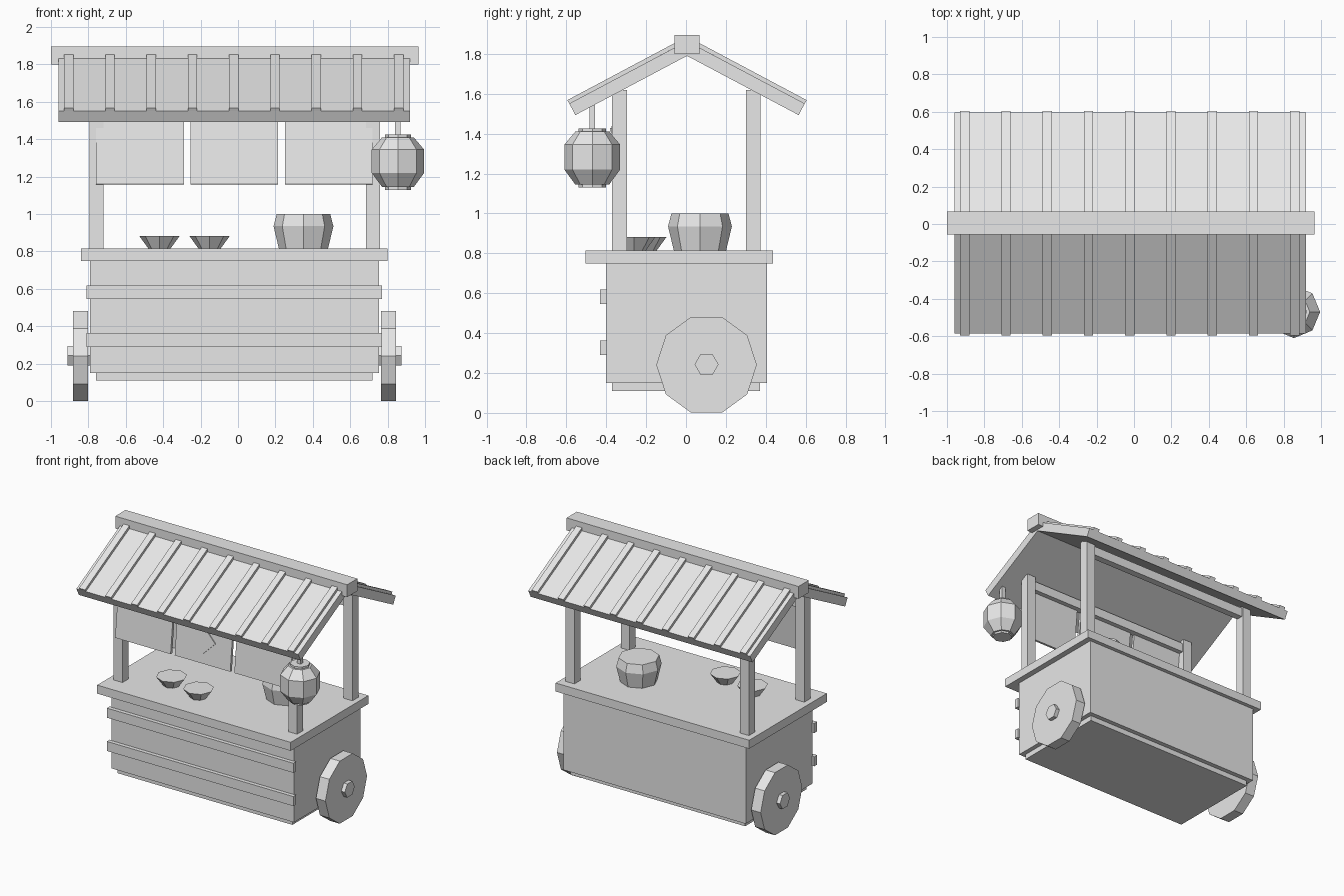
import bpy, bmesh
from math import cos, sin, pi, radians
from mathutils import Matrix

old = bpy.data.objects.get("Cube")
if old:
    bpy.data.objects.remove(old, do_unlink=True)

GREY = (0.8, 0.8, 0.8, 1.0)
mat = bpy.data.materials.new("plain_light_grey")
mat.use_nodes = True
mat.diffuse_color = GREY
mat.node_tree.nodes["Principled BSDF"].inputs["Base Color"].default_value = GREY

MID = -0.018      # centre line of the cart body
RIDGE_Y = 0.005   # centre line of the roof


def finish(name, bm):
    bmesh.ops.recalc_face_normals(bm, faces=bm.faces)
    mesh = bpy.data.meshes.new(name)
    bm.to_mesh(mesh)
    bm.free()
    mesh.materials.append(mat)
    obj = bpy.data.objects.new(name, mesh)
    bpy.context.collection.objects.link(obj)
    return obj


def box(name, x, y, z):
    """Box from (min, max) pairs."""
    bm = bmesh.new()
    bmesh.ops.create_cube(bm, size=1)
    for v in bm.verts:
        v.co = [lo + (hi - lo) * (c + 0.5) for c, (lo, hi) in zip(v.co, (x, y, z))]
    return finish(name, bm)


def prism(name, profile, x0, x1):
    """Extrude a (y, z) outline along x."""
    bm = bmesh.new()
    face = bm.faces.new([bm.verts.new((x0, y, z)) for y, z in profile])
    out = bmesh.ops.extrude_face_region(bm, geom=[face])
    verts = [g for g in out["geom"] if isinstance(g, bmesh.types.BMVert)]
    bmesh.ops.translate(bm, verts=verts, vec=(x1 - x0, 0, 0))
    return finish(name, bm)


def turned(name, profile, centre, sides=8):
    """Faceted solid of (radius, z) rings around a vertical axis."""
    bm = bmesh.new()
    rings = [[bm.verts.new((centre[0] + r * cos(2 * pi * i / sides),
                            centre[1] + r * sin(2 * pi * i / sides), z))
              for i in range(sides)] for r, z in profile]
    for a, b in zip(rings, rings[1:]):
        for i in range(sides):
            j = (i + 1) % sides
            bm.faces.new((a[i], a[j], b[j], b[i]))
    bm.faces.new(rings[0])
    bm.faces.new(rings[-1])
    return finish(name, bm)


def disc(name, x0, x1, y, z, radius, sides):
    ring = [(y + radius * cos(2 * pi * i / sides), z + radius * sin(2 * pi * i / sides))
            for i in range(sides)]
    return prism(name, ring, x0, x1)


# Cart body, base and counter
box("base", (-0.76, 0.72), (-0.37, 0.37), (0.11, 0.15))
box("body", (-0.79, 0.755), (-0.40, 0.405), (0.15, 0.755))
box("counter", (-0.84, 0.80), (-0.505, 0.435), (0.75, 0.815))
for name, z in (("lower", 0.29), ("upper", 0.545)):
    box(name + "_front_board", (-0.81, 0.77), (-0.43, -0.395), (z, z + 0.073))

# Wheels and hubs
for side, s in (("left", 1), ("right", -1)):
    disc(side + "_wheel", MID + s * 0.783, MID + s * 0.863, 0.103, 0.241, 0.252, 10)
    disc(side + "_hub", MID + s * 0.77, MID + s * 0.893, 0.103, 0.243, 0.06, 6)

# Posts and top rails
for end, y in (("front", -0.37), ("rear", 0.30)):
    for side, x in (("left", 0.685), ("right", -0.795)):
        box(f"{end}_{side}_post", (x, x + 0.075), (y, y + 0.073), (0.81, 1.62))
    box(end + "_rail", (-0.76, 0.72), (y + 0.01, y + 0.063), (1.52, 1.59))

# Roof slopes, battens and ridge beam
slab = [(0, 1.864), (0.59, 1.551), (0.56, 1.493), (0, 1.79)]
batten = [(-0.013, 1.894), (0.6, 1.568), (0.59, 1.55), (-0.02, 1.875)]
for side, s in (("front", -1), ("rear", 1)):
    prism(side + "_roof", [(RIDGE_Y + s * y, z) for y, z in slab], -0.96, 0.92)
    for i in range(9):
        x = -0.905 + i * 0.2206
        prism(f"{side}_batten_{i + 1}", [(RIDGE_Y + s * y, z) for y, z in batten],
              x - 0.025, x + 0.025)
box("ridge_beam", (-1.0, 0.965), (-0.057, 0.067), (1.80, 1.895))


# Cloth banners, swung slightly outward at the bottom
def tilt(obj):
    obj.data.transform(Matrix.Translation((0, -0.37, 1.46))
                       @ Matrix.Rotation(radians(-6), 4, "X"))


for i, x in enumerate((-0.76, -0.255, 0.25)):
    tilt(box(f"banner_{i + 1}", (x, x + 0.47), (0, 0.02), (-0.302, 0.08)))

# Diamond plate on the middle banner
bm = bmesh.new()
bmesh.ops.create_cube(bm, size=1)
bmesh.ops.scale(bm, verts=bm.verts, vec=(0.139, 0.008, 0.139))
bmesh.ops.rotate(bm, verts=bm.verts, matrix=Matrix.Rotation(pi / 4, 3, "Y"))
bmesh.ops.translate(bm, verts=bm.verts, vec=(MID, -0.003, -0.13))
tilt(finish("banner_diamond", bm))

# Hanging lantern
spot = (0.855, -0.47)
turned("lantern", [(0.085, 1.145), (0.14, 1.22), (0.14, 1.345), (0.085, 1.41)], spot)
turned("lantern_bottom_cap", [(0.07, 1.13), (0.07, 1.15)], spot)
turned("lantern_top_cap", [(0.07, 1.405), (0.07, 1.425)], spot)
box("lantern_hanger", (0.84, 0.87), (-0.485, -0.455), (1.42, 1.575))

# Pot and bowls on the counter
turned("pot", [(0.13, 0.81), (0.16, 0.935), (0.143, 1.0)], (0.35, 0.07))
for i, spot in enumerate(((-0.42, -0.205), (-0.152, -0.26))):
    turned(f"bowl_{i + 1}", [(0.055, 0.81), (0.108, 0.883)], spot)
